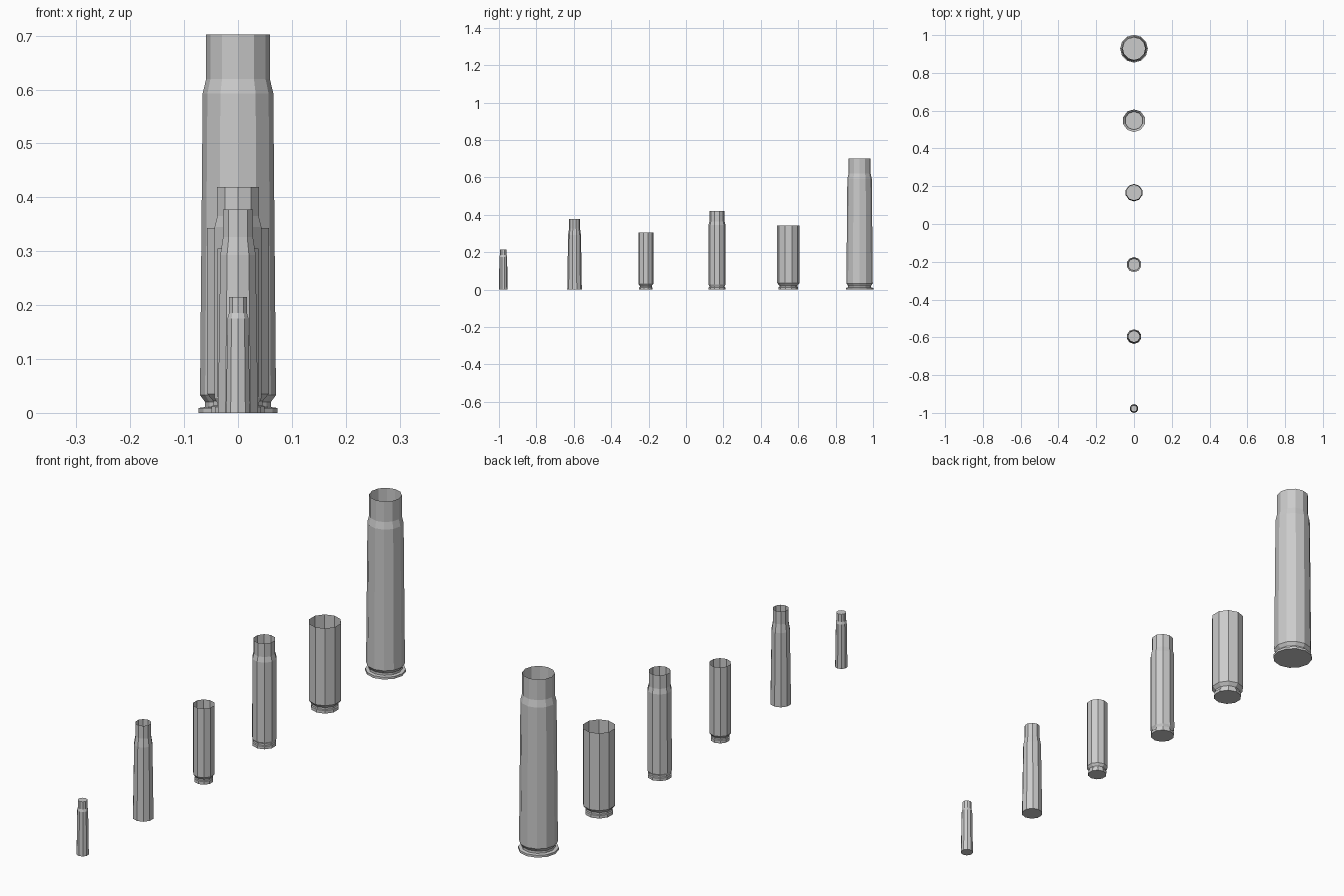
import bpy, bmesh
from math import sin, cos, tau

cube = bpy.data.objects.get("Cube")
if cube:
    bpy.data.objects.remove(cube, do_unlink=True)

# One plain grey metal
metal = bpy.data.materials.new("grey_metal")
metal.use_nodes = True
grey = (0.6, 0.6, 0.6, 1)
metal.diffuse_color = grey
metal.node_tree.nodes["Principled BSDF"].inputs["Base Color"].default_value = grey


def casing(name, y, profile, sides=10, capped=False):
    """Turn a (radius, height) profile into a thin shell, closed below."""
    bm = bmesh.new()
    rings = []
    for r, z in profile:
        rings.append([bm.verts.new((r * sin(tau * i / sides), r * cos(tau * i / sides), z))
                      for i in range(sides)])
    for low, high in zip(rings, rings[1:]):
        for i in range(sides):
            j = (i + 1) % sides
            bm.faces.new((low[j], low[i], high[i], high[j]))
    bm.faces.new(rings[0])
    if capped:
        bm.faces.new(rings[-1][::-1])
    mesh = bpy.data.meshes.new(name)
    bm.to_mesh(mesh)
    bm.free()
    mesh.materials.append(metal)
    obj = bpy.data.objects.new(name, mesh)
    obj.location.y = y
    bpy.context.collection.objects.link(obj)


def base(rim, groove, body, z_rim, z_groove, z_body):
    """Rim, extractor groove and the bevel up to the body."""
    return [(rim, 0), (rim, z_rim), (groove, z_rim + 0.002),
            (groove, z_groove), (body, z_body)]


# Rimless tapered casings
tiny = [(0.0232, 0), (0.0205, 0.175), (0.0176, 0.185), (0.0176, 0.215)]
slim = [(0.039, 0), (0.0345, 0.293), (0.0293, 0.326), (0.0293, 0.377)]

# Grooved casings, straight or necked
short = base(0.035, 0.032, 0.04, 0.012, 0.02, 0.03) + [(0.04, 0.305)]
medium = base(0.0445, 0.041, 0.046, 0.011, 0.019, 0.028) + [
    (0.0455, 0.345), (0.0405, 0.365), (0.0405, 0.419)]
wide = base(0.052, 0.048, 0.06, 0.012, 0.022, 0.035) + [(0.06, 0.343)]
large = base(0.0735, 0.061, 0.0705, 0.009, 0.02, 0.033) + [
    (0.0655, 0.593), (0.059, 0.62), (0.059, 0.702)]

row = [("tiny_casing", tiny), ("slim_casing", slim), ("short_casing", short),
       ("medium_casing", medium), ("wide_casing", wide), ("large_casing", large)]
for i, (name, profile) in enumerate(row):
    casing(name, -0.977 + 0.381 * i, profile,
           sides=12 if profile is large else 10, capped=profile is tiny)
